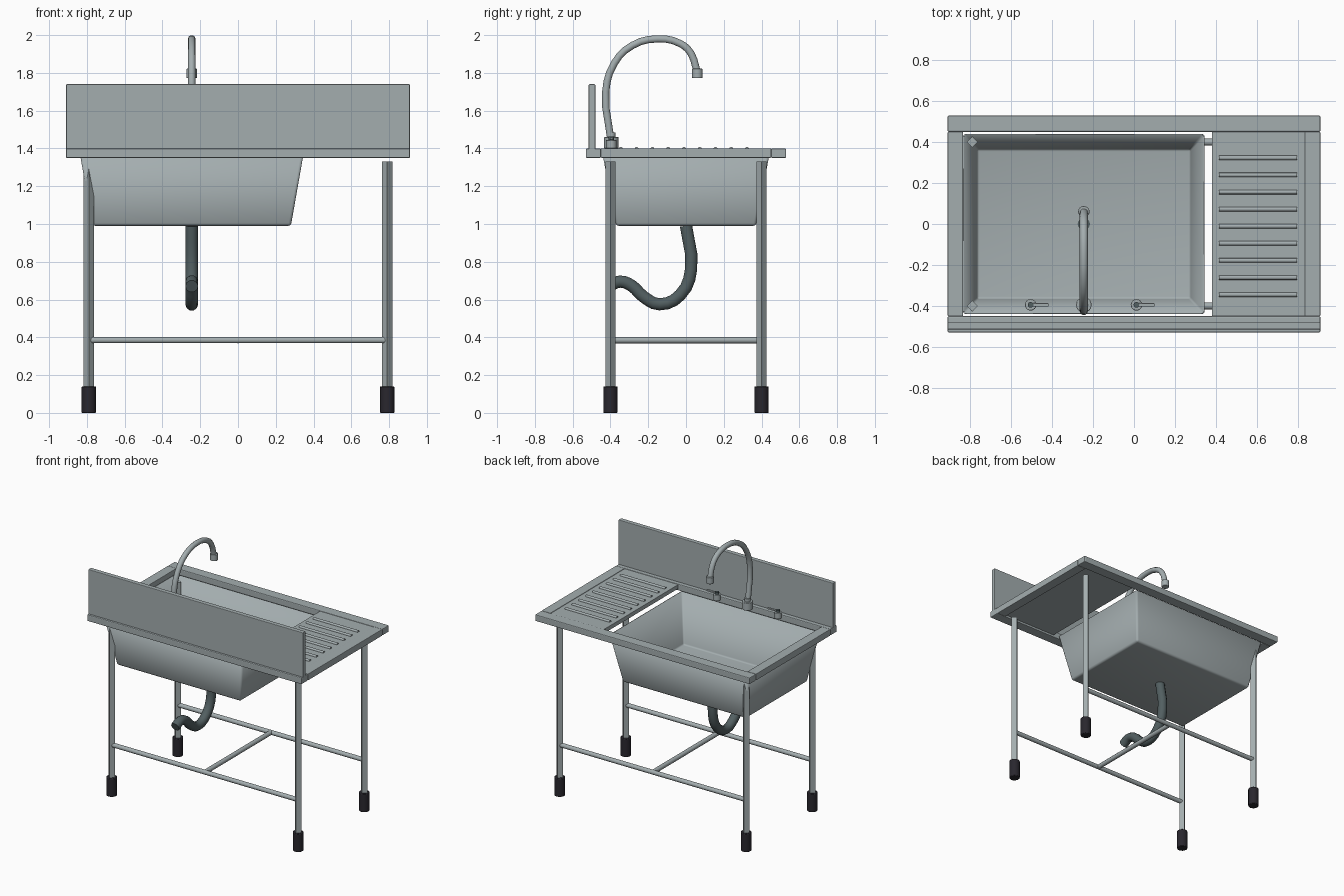
import bpy, bmesh
from math import pi
from mathutils import Vector

cube = bpy.data.objects.get("Cube")
if cube:
    bpy.data.objects.remove(cube, do_unlink=True)


def material(name, rgb):
    m = bpy.data.materials.new(name)
    m.use_nodes = True
    m.diffuse_color = (*rgb, 1)
    m.node_tree.nodes["Principled BSDF"].inputs["Base Color"].default_value = (*rgb, 1)
    return m


STEEL = material("brushed steel", (0.37, 0.42, 0.43))
PIPE = material("dark grey pipe", (0.085, 0.115, 0.12))
RUBBER = material("black rubber", (0.022, 0.02, 0.027))


def finish(name, bm, mat, bevel=0, smooth=False):
    bmesh.ops.recalc_face_normals(bm, faces=bm.faces)
    me = bpy.data.meshes.new(name)
    bm.to_mesh(me)
    bm.free()
    me.materials.append(mat)
    ob = bpy.data.objects.new(name, me)
    bpy.context.collection.objects.link(ob)
    if bevel:
        mod = ob.modifiers.new("Bevel", "BEVEL")
        mod.width = bevel
        mod.segments = 2
    if smooth:
        bpy.ops.object.select_all(action="DESELECT")
        ob.select_set(True)
        bpy.context.view_layer.objects.active = ob
        bpy.ops.object.shade_smooth_by_angle(angle=pi / 4)
    return ob


def box(name, lo, hi, mat=STEEL, bevel=0.004):
    bm = bmesh.new()
    bmesh.ops.create_cube(bm, size=1)
    lo, hi = Vector(lo), Vector(hi)
    for v in bm.verts:
        v.co = (lo + hi) / 2 + v.co * (hi - lo)
    return finish(name, bm, mat, bevel)


def rod(name, a, b, r, mat=STEEL, sides=16, bevel=0, r2=None):
    """Cylinder or cone from point a to point b."""
    a, b = Vector(a), Vector(b)
    bm = bmesh.new()
    bmesh.ops.create_cone(bm, cap_ends=True, segments=sides, depth=(b - a).length,
                          radius1=r, radius2=r if r2 is None else r2)
    turn = Vector((0, 0, 1)).rotation_difference(b - a)
    for v in bm.verts:
        v.co = turn @ v.co + (a + b) / 2
    return finish(name, bm, mat, bevel, sides > 4)


def tube(name, x, points, r, mat):
    """Round tube swept along y, z points at one x."""
    cu = bpy.data.curves.new(name, "CURVE")
    cu.dimensions = "3D"
    cu.bevel_depth = r
    cu.bevel_resolution = 3
    cu.use_fill_caps = True
    cu.resolution_u = 3
    sp = cu.splines.new("BEZIER")
    sp.bezier_points.add(len(points) - 1)
    for p, (y, z) in zip(sp.bezier_points, points):
        p.co = (x, y, z)
        p.handle_left_type = p.handle_right_type = "AUTO"
    cu.materials.append(mat)
    ob = bpy.data.objects.new(name, cu)
    bpy.context.collection.objects.link(ob)
    return ob


# Worktop rim and upright splash panel
W, D, IX, IY = 0.91, 0.53, 0.835, 0.45
Z0, Z1 = 1.35, 1.4
box("rim_front", (-W, -D, Z0), (W, -IY, Z1), bevel=0.006)
box("rim_back", (-W, IY, Z0), (W, D, Z1), bevel=0.006)
box("rim_right", (-W, -IY, Z0), (-IX, IY, Z1))
box("rim_left", (IX, -IY, Z0), (W, IY, Z1))
box("splash_panel", (-W, -0.515, Z1 - 0.01), (W, -0.48, 1.74))

# Drainboard with raised ridges
box("drainboard", (0.38, -IY, 1.365), (IX, IY, 1.397), bevel=0.002)
for i in range(9):
    y = -0.345 + i * 0.0835
    rod("drain_ridge", (0.415, y, 1.397), (0.795, y, 1.397), 0.011, sides=10)

# Tapered basin, open at the top
bm = bmesh.new()
bmesh.ops.create_cube(bm, size=1)
for v in bm.verts:
    top = v.co.z > 0
    v.co = (-0.245 + v.co.x * (1.18 if top else 1.05),
            v.co.y * (0.88 if top else 0.74), 1.36 if top else 0.99)
lid = max(bm.faces, key=lambda f: f.calc_center_median().z)
bmesh.ops.delete(bm, geom=[lid], context="FACES")
bmesh.ops.bevel(bm, geom=[e for e in bm.edges if not e.is_boundary], offset=0.015,
                segments=3, profile=0.5, affect="EDGES")
basin = finish("basin", bm, STEEL, smooth=True)
shell = basin.modifiers.new("Thickness", "SOLIDIFY")
shell.thickness = 0.006

# Drain and waste trap
TAP_X = -0.245
rod("drain_ring", (TAP_X, 0, 0.99), (TAP_X, 0, 1.003), 0.05, sides=20)
rod("drain_hole", (TAP_X, 0, 1.0), (TAP_X, 0, 1.005), 0.03, PIPE)
tube("waste_trap", TAP_X, [(0, 0.99), (0.027, 0.76), (-0.03, 0.625), (-0.14, 0.575),
                           (-0.225, 0.615), (-0.29, 0.675), (-0.35, 0.695), (-0.41, 0.67)],
     0.034, PIPE)

# Swan-neck tap
TAP_Y = -0.395
rod("tap_base", (TAP_X, TAP_Y, 1.4), (TAP_X, TAP_Y, 1.46), 0.038, bevel=0.003)
rod("tap_collar", (TAP_X, TAP_Y, 1.46), (TAP_X, TAP_Y, 1.485), 0.022)
tube("tap_neck", TAP_X, [(-0.4, 1.46), (-0.425, 1.7), (-0.38, 1.85), (-0.285, 1.945),
                         (-0.15, 1.98), (-0.03, 1.955), (0.025, 1.905), (0.06, 1.8)],
     0.02, STEEL)
rod("tap_nozzle", (TAP_X, 0.06, 1.772), (TAP_X, 0.06, 1.822), 0.028, bevel=0.003)

# Tap handles with levers
for x in (-0.505, 0.012):
    rod("handle_body", (x, TAP_Y, 1.4), (x, TAP_Y, 1.445), 0.028, bevel=0.003)
    rod("handle_stem", (x, TAP_Y, 1.445), (x, TAP_Y, 1.462), 0.014, PIPE)
    box("handle_lever", (x + 0.005, TAP_Y - 0.008, 1.446), (x + 0.088, TAP_Y + 0.008, 1.457),
        bevel=0.002)

# Legs, feet and H-shaped stretchers
LX, LY, SZ = 0.79, 0.4, 0.385
for sy in (-1, 1):
    for sx in (-1, 1):
        x, y = sx * LX, sy * LY
        rod("leg", (x, y, 0.1), (x, y, 1.33), 0.027, sides=4)
        rod("foot", (x, y, 0), (x, y, 0.14), 0.038, RUBBER, bevel=0.004)
    rod("long_stretcher", (-LX, sy * LY, SZ), (LX, sy * LY, SZ), 0.017, sides=10)
rod("cross_stretcher", (0, -LY, SZ), (0, LY, SZ), 0.017, sides=10)
